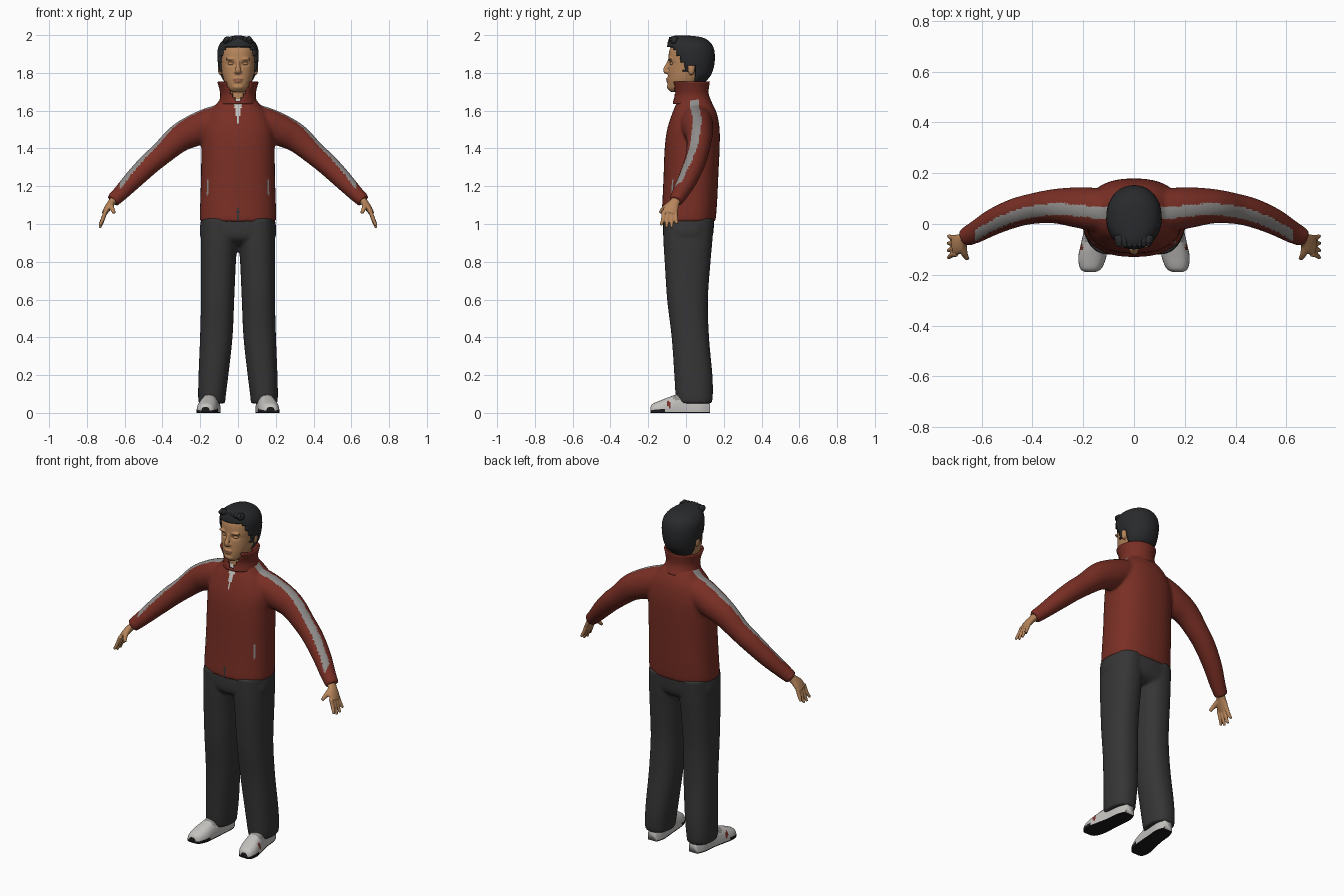
import bpy, bmesh, math
from mathutils import Vector

cube = bpy.data.objects.get("Cube")
if cube:
    bpy.data.objects.remove(cube, do_unlink=True)


def material(name, *rgb):
    m = bpy.data.materials.new(name)
    m.use_nodes = True
    m.diffuse_color = (*rgb, 1)
    bsdf = m.node_tree.nodes["Principled BSDF"]
    bsdf.inputs["Base Color"].default_value = (*rgb, 1)
    bsdf.inputs["Roughness"].default_value = 0.8
    return m


RED = material("jacket red", 0.19, 0.028, 0.018)
GREY = material("stripe grey", 0.28, 0.27, 0.26)
LIGHT = material("light grey", 0.55, 0.54, 0.52)
DARK = material("trouser charcoal", 0.036, 0.036, 0.037)
HAIR = material("hair black", 0.022, 0.023, 0.025)
SKIN = material("skin", 0.47, 0.235, 0.105)
LIP = material("lip", 0.36, 0.15, 0.075)
SOLE = material("sole black", 0.01, 0.01, 0.01)
SIDES, STEPS = 40, 6


def spline(rows, steps=STEPS):
    """Catmull-Rom interpolation of rows of numbers."""
    out = []
    for i in range(len(rows) - 1):
        p0, p1 = rows[max(i - 1, 0)], rows[i]
        p2, p3 = rows[i + 1], rows[min(i + 2, len(rows) - 1)]
        for k in range(steps):
            t = k / steps
            out.append([0.5 * (2 * b + (c - a) * t + (2 * a - 5 * b + 4 * c - d) * t * t
                               + (3 * b - a - 3 * c + d) * t ** 3)
                        for a, b, c, d in zip(p0, p1, p2, p3)])
    return out + [list(rows[-1])]


def add_object(name, bm, *mats):
    bmesh.ops.recalc_face_normals(bm, faces=bm.faces)
    me = bpy.data.meshes.new(name)
    bm.to_mesh(me)
    bm.free()
    for m in mats:
        me.materials.append(m)
    me.shade_smooth()
    ob = bpy.data.objects.new(name, me)
    bpy.context.collection.objects.link(ob)
    return ob


def skin_rings(name, rings, mat, power=2.0, caps=True):
    """Loft superelliptic rings given as (centre, u, v)."""
    bm = bmesh.new()
    loops = []
    for c, u, v in rings:
        loop = []
        for i in range(SIDES):
            a = 2 * math.pi * i / SIDES
            ca, sa = math.cos(a), math.sin(a)
            loop.append(bm.verts.new(c + u * math.copysign(abs(ca) ** (2 / power), ca)
                                     + v * math.copysign(abs(sa) ** (2 / power), sa)))
        loops.append(loop)
    for l0, l1 in zip(loops, loops[1:]):
        for i in range(SIDES):
            j = (i + 1) % SIDES
            bm.faces.new((l0[i], l0[j], l1[j], l1[i]))
    if caps:
        bm.faces.new(loops[0])
        bm.faces.new(loops[-1])
    return add_object(name, bm, mat)


def column(name, rows, mat, s=1, power=2.0, caps=True):
    """Upright loft; rows are (z, centre x, half width, front y, back y)."""
    return skin_rings(name, [(Vector((s * x, (f + b) / 2, z)), Vector((a, 0, 0)),
                              Vector((0, (b - f) / 2, 0))) for z, x, a, f, b in spline(rows)],
                      mat, power, caps)


def limb(name, rows, mat, s=1):
    """Tube along a path; rows are (x, y, z, side radius, top radius)."""
    rows = spline(rows)
    pts = [Vector((s * r[0], r[1], r[2])) for r in rows]
    rings = []
    for i, r in enumerate(rows):
        t = (pts[min(i + 1, len(pts) - 1)] - pts[max(i - 1, 0)]).normalized()
        u = Vector((0, 1, 0))
        u = (u - t * u.dot(t)).normalized()
        rings.append((pts[i], u * r[3], t.cross(u) * r[4]))
    return skin_rings(name, rings, mat)


def ball(name, centre, size, mat):
    bm = bmesh.new()
    bmesh.ops.create_uvsphere(bm, u_segments=24, v_segments=16, radius=1)
    for v in bm.verts:
        v.co = Vector(centre) + Vector([p * q for p, q in zip(v.co, size)])
    return add_object(name, bm, mat)


def fuse(name, parts, voxel, smooth, mats, rule=None, shape=None):
    """Merge closed parts into one skin, then shape and colour it by rule."""
    bm = bmesh.new()
    for p in parts:
        bm.from_mesh(p.data)
        bpy.data.objects.remove(p, do_unlink=True)
    ob = add_object(name, bm)
    mod = ob.modifiers.new("merge", 'REMESH')
    mod.mode, mod.voxel_size = 'VOXEL', voxel
    mod = ob.modifiers.new("soften", 'SMOOTH')
    mod.factor, mod.iterations = 0.5, smooth
    me = bpy.data.meshes.new_from_object(ob.evaluated_get(bpy.context.evaluated_depsgraph_get()))
    ob.modifiers.clear()
    ob.data = me
    me.materials.clear()
    for m in mats:
        me.materials.append(m)
    for v in me.vertices:
        if shape:
            v.co = shape(v.co)
    for f in me.polygons:
        f.material_index = rule(f.center, f.normal) if rule else 0
    me.shade_smooth()
    return ob


# Jacket: torso and sleeves in one skin
TORSO = [(1.012, 0, .196, -.126, .152), (1.03, 0, .202, -.13, .158), (1.12, 0, .2, -.125, .165),
         (1.25, 0, .196, -.119, .171), (1.4, 0, .194, -.113, .178), (1.5, 0, .19, -.1, .178),
         (1.58, 0, .16, -.075, .165), (1.63, 0, .12, -.055, .143), (1.67, 0, .085, -.04, .115)]
SLEEVE = [(.05, .055, 1.56, .07, .08), (.13, .055, 1.54, .085, .083), (.22, .065, 1.5, .08, .085),
          (.31, .07, 1.455, .068, .075), (.4, .06, 1.377, .06, .062), (.47, .043, 1.317, .057, .058),
          (.55, .01, 1.238, .052, .051), (.62, -.03, 1.165, .044, .042), (.665, -.053, 1.122, .037, .037)]
PATH = spline(SLEEVE)


def jacket_colour(c, n):
    x = abs(c.x)
    if .085 < x < .625 and n.z > .1:
        y = min(PATH, key=lambda r: abs(r[0] - x))[1] - .012
        if abs(c.y - y) < .023:
            return 1
    if c.y < 0 and x < .02 * (c.z - 1.53) / .1:
        return 2
    if c.y < 0 and c.z < 1.085 and x < .007:
        return 3
    if c.y < 0 and 1.15 < c.z < 1.24 and .156 < x < .164:
        return 1
    return 0


parts = [column("torso", TORSO, RED, power=2.35)]
parts += [limb("sleeve", SLEEVE, RED, s) for s in (1, -1)]
fuse("jacket", parts, .008, 8, (RED, GREY, LIGHT, DARK), jacket_colour)

# Standing collar with an open front
collar = column("collar", [(1.635, 0, .092, -.06, .13), (1.69, 0, .084, -.056, .11),
                           (1.755, 0, .1, -.078, .116)], RED, caps=False)
bm = bmesh.new()
bm.from_mesh(collar.data)
gap = [f for f in bm.faces if f.calc_center_median().y < 0
       and abs(f.calc_center_median().x) < (f.calc_center_median().z - 1.635) * .55]
bmesh.ops.delete(bm, geom=gap, context='FACES')
bm.to_mesh(collar.data)
bm.free()
mod = collar.modifiers.new("thickness", 'SOLIDIFY')
mod.thickness = .01

# Trousers
LEG = [(.05, .138, .07, -.045, .135), (.09, .138, .073, -.055, .142), (.2, .13, .079, -.062, .14),
       (.4, .115, .086, -.076, .122), (.6, .108, .088, -.1, .116), (.8, .104, .093, -.113, .13),
       (.9, .1, .097, -.119, .139), (1.03, .098, .095, -.12, .148)]
parts = [column("leg", LEG, DARK, s, 2.3) for s in (1, -1)]
parts.append(column("hips", [(.89, 0, .1, -.07, .1), (.93, 0, .197, -.119, .14),
                             (1.03, 0, .195, -.121, .15)], DARK, power=2.5))
fuse("trousers", parts, .009, 5, (DARK,))

# Shoes: rows are (y, centre x, half width, half height)
SHOE = [(-.188, .172, .022, .026), (-.175, .17, .042, .043), (-.13, .164, .055, .062),
        (-.07, .155, .052, .085), (0, .145, .047, .105), (.08, .138, .045, .1), (.128, .136, .028, .07)]
for s, side in ((1, "left"), (-1, "right")):
    rings = [(Vector((s * x, y, .006)), Vector((a, 0, 0)), Vector((0, 0, h)))
             for y, x, a, h in spline(SHOE)]
    shoe = skin_rings(side + "_shoe", rings, LIGHT, 2.5)
    for v in shoe.data.vertices:
        v.co.z = max(v.co.z, 0)
    for m in (SOLE, RED, GREY):
        shoe.data.materials.append(m)
    for f in shoe.data.polygons:
        c = f.center
        if c.z < .014:
            f.material_index = 1
        elif abs(c.y + .09) < .009 and .03 < c.z < .06 and s * c.x > .16:
            f.material_index = 2
        elif -.07 < c.y < -.02 and c.z > .07:
            f.material_index = 3

# Hands
for s, side in ((1, "left"), (-1, "right")):
    parts = [limb("palm", [(.64, -.043, 1.145, .027, .024), (.668, -.06, 1.115, .027, .02),
                           (.69, -.078, 1.085, .039, .018), (.708, -.087, 1.055, .036, .014)], SKIN, s)]
    for i in range(4):
        y, drop = -.118 + .021 * i, (.062, .075, .073, .055)[i]
        parts.append(limb("finger", [(.7, y, 1.07, .011, .011), (.717, y - .004 + .002 * i, 1.045 - drop * .35, .0105, .01),
                                     (.731, y - .016 + .008 * i, 1.055 - drop, .007, .007)], SKIN, s))
    parts.append(limb("thumb", [(.672, -.08, 1.105, .017, .015), (.668, -.115, 1.085, .013, .013),
                                (.655, -.138, 1.058, .008, .009)], SKIN, s))
    fuse(side + "_hand", parts, .004, 3, (SKIN,))

# Head and neck
SKULL = [(1.7, 0, .03, -.082, -.01), (1.716, 0, .052, -.093, .03), (1.75, 0, .071, -.097, .08),
         (1.79, 0, .083, -.096, .11), (1.84, 0, .09, -.093, .13), (1.88, 0, .093, -.093, .136),
         (1.93, 0, .087, -.084, .13), (1.97, 0, .055, -.045, .09)]
parts = [column("skull", SKULL, SKIN, power=2.2),
         column("neck", [(1.6, 0, .07, -.045, .1), (1.68, 0, .06, -.042, .085), (1.78, 0, .06, -.04, .085)], SKIN),
         limb("nose", [(0, -.085, 1.868, .01, .008), (0, -.099, 1.84, .011, .01), (0, -.109, 1.812, .012, .015),
                       (0, -.098, 1.798, .008, .012)], SKIN),
         ball("upper_lip", (0, -.095, 1.767, ), (.026, .011, .007), SKIN),
         ball("lower_lip", (0, -.094, 1.755), (.022, .011, .007), SKIN),
         ball("chin", (0, -.083, 1.726), (.03, .018, .017), SKIN)]
for s in (1, -1):
    parts += [ball("ear", (s * .094, .028, 1.822), (.013, .019, .034), SKIN),
              ball("brow", (s * .037, -.082, 1.874), (.03, .013, .008), SKIN),
              ball("nostril", (s * .012, -.096, 1.805), (.009, .01, .009), SKIN)]


def eye_sockets(co):
    if co.y < -.04:
        d = ((abs(co.x) - .036) / .02) ** 2 + ((co.z - 1.849) / .012) ** 2
        co.y += .011 * math.exp(-d)
    return co


def face_colour(c, n):
    lips = (c.x / .026) ** 2 + ((c.z - 1.761) / .012) ** 2 < 1
    return int(c.y < -.08 and lips)


fuse("head", parts, .004, 3, (SKIN, LIP), face_colour, eye_sockets)
for s, side in ((1, "left"), (-1, "right")):
    ball(side + "_eyelid", (s * .036, -.073, 1.849), (.017, .012, .009), SKIN)

# Hair cap trimmed along the hairline, with a raised fringe
hair = column("hair", [(1.745, 0, .068, -.03, .095), (1.785, 0, .092, -.06, .13), (1.83, 0, .103, -.085, .147),
                       (1.88, 0, .109, -.098, .153), (1.93, 0, .106, -.1, .147), (1.965, 0, .088, -.096, .125),
                       (1.988, 0, .055, -.085, .085), (1.997, 0, .02, -.06, .02)], HAIR, power=2.1)
bm = bmesh.new()
bm.from_mesh(hair.data)


def bare(c):
    if c.z > 1.935:
        return False
    if c.z > 1.84:
        return c.y < -.01 - .6 * (c.z - 1.84)
    return c.y < .045 and not (c.z > 1.805 and -.012 < c.y < .012)


bmesh.ops.delete(bm, geom=[f for f in bm.faces if bare(f.calc_center_median())], context='FACES')
bm.to_mesh(hair.data)
bm.free()
mod = hair.modifiers.new("thickness", 'SOLIDIFY')
mod.thickness = .022
for i in range(7):
    x = -.06 + .02 * i
    limb("fringe_tuft_%d" % (i + 1), [(x, -.05, 1.968, .02, .02), (x * .95, -.075, 1.977, .018, .014),
                                     (x * .9 + .006, -.088, 1.988 - 3 * x * x, .004, .004)], HAIR)
